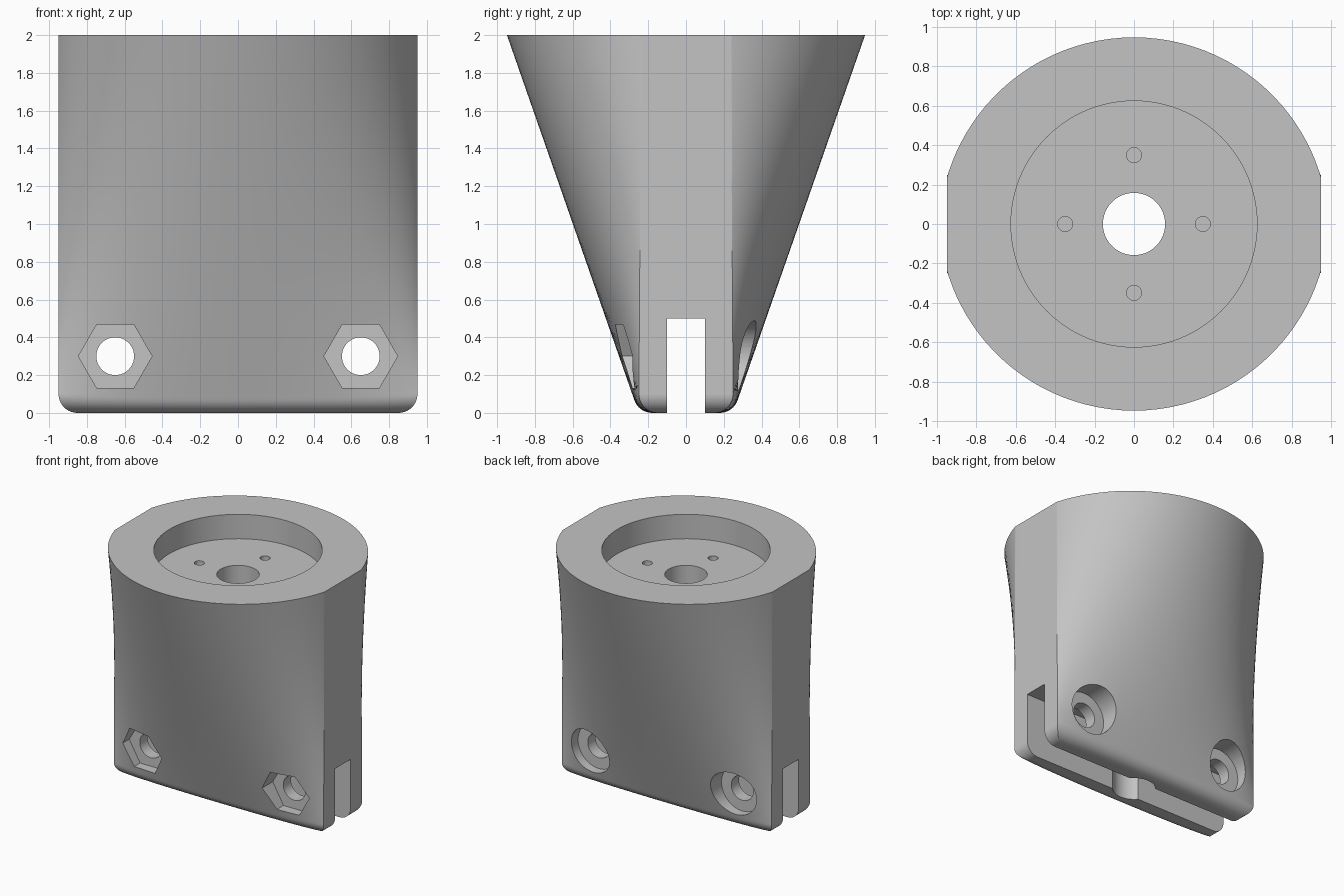
import bpy, bmesh
from math import sqrt, sin, cos, tan, atan, pi
from mathutils import Matrix

cube = bpy.data.objects.get("Cube")
if cube:
    bpy.data.objects.remove(cube, do_unlink=True)

HALF_X, HALF_Y, TOP = 0.95, 0.25, 2.0    # foot half sizes and height
ARC_R, ARC_C = 0.99, -0.042              # arc of the top outline
FILLET, COLS = 0.1, 48

grey = bpy.data.materials.new("plain grey")
grey.use_nodes = True
grey.diffuse_color = (0.55, 0.55, 0.55, 1)
grey.node_tree.nodes["Principled BSDF"].inputs["Base Color"].default_value = grey.diffuse_color


def make_object(name, bm):
    bmesh.ops.recalc_face_normals(bm, faces=bm.faces)
    mesh = bpy.data.meshes.new(name)
    bm.to_mesh(mesh)
    bm.free()
    mesh.materials.append(grey)
    obj = bpy.data.objects.new(name, mesh)
    bpy.context.collection.objects.link(obj)
    return obj


def half_depth(x, z):
    """Straight flare from flat foot to top arc, with a rounded bottom edge."""
    slope = (ARC_C + sqrt(ARC_R ** 2 - x * x) - HALF_Y) / TOP
    tilt = atan(slope)
    if z < FILLET * (1 - sin(tilt)):
        centre = HALF_Y - FILLET * tan((pi / 2 - tilt) / 2)
        return centre + sqrt(max(0, FILLET ** 2 - (FILLET - z) ** 2))
    return HALF_Y + slope * z


# Body: stacked outlines, bridged into a loft
heights = [FILLET * (1 - cos(i * pi / 20)) for i in range(11)]
heights += [FILLET + (TOP - FILLET) * i / 16 for i in range(1, 17)]
bm = bmesh.new()
rings = []
for z in heights:
    wide = HALF_X
    if z < FILLET:
        wide += sqrt(max(0, FILLET ** 2 - (FILLET - z) ** 2)) - FILLET
    xs = [-cos(pi * i / COLS) for i in range(COLS + 1)]
    front = [(u * wide, -half_depth(u * HALF_X, z), z) for u in xs]
    back = [(x, -y, z) for x, y, z in reversed(front)]
    rings.append([bm.verts.new(p) for p in front + back])
for low, high in zip(rings, rings[1:]):
    for i in range(len(low)):
        j = (i + 1) % len(low)
        bm.faces.new((low[i], low[j], high[j], high[i]))
bm.faces.new(rings[0])
bm.faces.new(rings[-1])
body = make_object("lofted_mount_body", bm)


def cut(obj):
    """Subtract a cutter from the body and discard it."""
    obj.hide_render = True
    mod = body.modifiers.new("cut", "BOOLEAN")
    mod.operation, mod.solver, mod.object = "DIFFERENCE", "EXACT", obj
    bpy.context.view_layer.objects.active = body
    bpy.ops.object.modifier_apply(modifier=mod.name)
    bpy.data.objects.remove(obj, do_unlink=True)


def cylinder_cut(name, radius, x, y, z, length, sides=48, along_y=False):
    bm = bmesh.new()
    turn = Matrix.Rotation(pi / 2, 4, "X") if along_y else Matrix()
    # a six-sided cutter gets its points along x
    spin = Matrix.Rotation(pi / 2 if sides == 6 else 0, 4, "Z")
    bmesh.ops.create_cone(bm, cap_ends=True, segments=sides, radius1=radius, radius2=radius,
                          depth=length, matrix=Matrix.Translation((x, y, z)) @ turn @ spin)
    cut(make_object(name, bm))


# Slot through the foot
bm = bmesh.new()
bmesh.ops.create_cube(bm, size=1, matrix=Matrix.Diagonal((3, 0.2, 1, 1)))
cut(make_object("slot_cutter", bm))

# Round recess, centre bore and four blind screw holes
cylinder_cut("recess_cutter", 0.625, 0, 0, 2.0, 0.4, 96)
cylinder_cut("bore_cutter", 0.158, 0, 0, 1.0, 3.0, 64)
for i in range(4):
    cylinder_cut("screw_hole_cutter", 0.038, 0.35 * cos(i * pi / 2), 0.35 * sin(i * pi / 2),
                 1.8, 0.6, 24)

# Cross bolts: through hole, hexagonal pocket in front, round pocket behind
for x in (-0.65, 0.65):
    cylinder_cut("bolt_hole_cutter", 0.1, x, 0, 0.3, 3, along_y=True)
    cylinder_cut("nut_pocket_cutter", 0.195, x, -0.7, 0.3, 1, 6, True)
    cylinder_cut("bolt_head_cutter", 0.188, x, 0.7, 0.3, 1, along_y=True)

# Smooth shading with crisp edges
bpy.ops.object.select_all(action="DESELECT")
body.select_set(True)
bpy.context.view_layer.objects.active = body
bpy.ops.object.shade_smooth_by_angle(angle=pi / 7)
weighted = body.modifiers.new("even shading", "WEIGHTED_NORMAL")
weighted.keep_sharp = True
